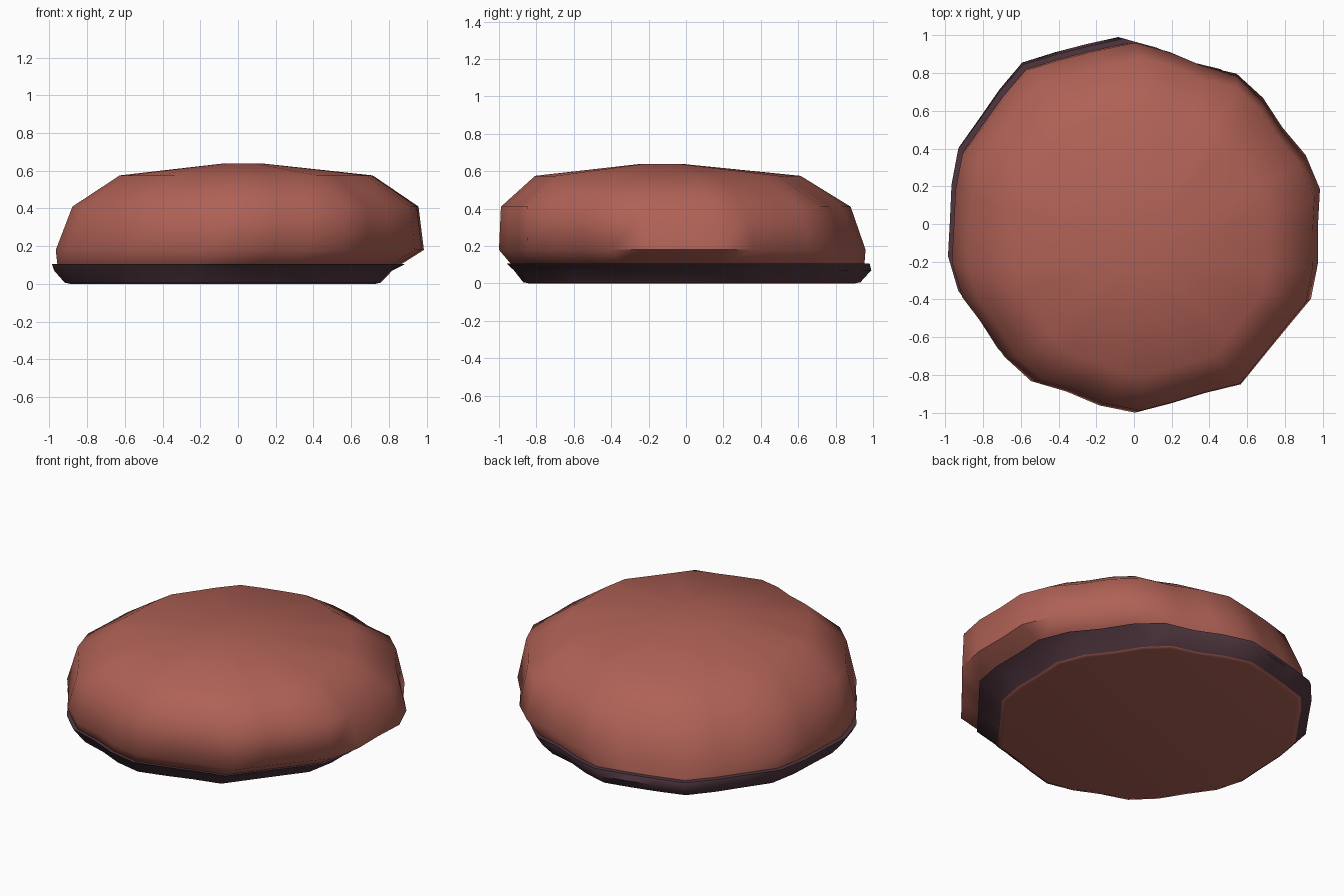
import bpy, math

cube = bpy.data.objects.get("Cube")
if cube:
    bpy.data.objects.remove(cube)


def material(name, rgb):
    m = bpy.data.materials.new(name)
    m.use_nodes = True
    colour = (*rgb, 1)
    m.diffuse_color = colour
    m.node_tree.nodes["Principled BSDF"].inputs["Base Color"].default_value = colour
    return m


red = material("brick red", (0.43, 0.12, 0.092))
plum = material("dark plum", (0.08, 0.037, 0.05))

# Uneven plan outline shared by every ring: radius in percent, evenly spaced angles
OUTLINE = [97, 100, 98, 94, 96, 97, 92, 94, 97, 95, 96, 100, 97, 96, 99, 97,
           96, 99, 99, 96, 98, 99, 95, 97, 99, 96, 96, 101, 97, 97, 101, 99]
N = len(OUTLINE)


def ring(z, cx, cy, sx, sy):
    points = []
    for k, r in enumerate(OUTLINE):
        a = math.tau * k / N
        points.append((cx + sx * r / 100 * math.cos(a), cy + sy * r / 100 * math.sin(a), z))
    return points


def loft(name, sections, mat, caps):
    verts = [p for s in sections for p in ring(*s)]
    faces = []
    for j in range(len(sections) - 1):
        for k in range(N):
            n = (k + 1) % N
            faces.append((j * N + k, j * N + n, (j + 1) * N + n, (j + 1) * N + k))
    if caps:
        faces.append(tuple(reversed(range(N))))
        faces.append(tuple(range(len(verts) - N, len(verts))))
    mesh = bpy.data.meshes.new(name)
    mesh.from_pydata(verts, [], faces)
    mesh.materials.append(mat)
    obj = bpy.data.objects.new(name, mesh)
    bpy.context.collection.objects.link(obj)
    bpy.ops.object.select_all(action="DESELECT")
    obj.select_set(True)
    bpy.context.view_layer.objects.active = obj
    bpy.ops.object.shade_smooth_by_angle(angle=math.radians(62))
    return obj


# Leaning cushion body: z, centre x, centre y, scale x, scale y
loft("cushion_body", [
    (0, -0.085, 0.04, 0.83, 0.89),
    (0.006, -0.085, 0.04, 0.855, 0.915),
    (0.07, -0.08, 0.04, 0.89, 0.945),
    (0.105, -0.05, 0.018, 0.935, 0.965),
    (0.18, 0.005, -0.01, 1.0, 1.0),
    (0.41, 0.035, -0.045, 0.94, 0.954),
    (0.575, 0.04, -0.09, 0.687, 0.724),
    (0.638, 0.025, -0.13, 0.11, 0.122),
], red, True)

# Dark band around the foot, with a narrow ledge on top
loft("base_band", [
    (0.004, -0.085, 0.04, 0.856, 0.918),
    (0.07, -0.083, 0.045, 0.918, 0.975),
    (0.105, -0.055, 0.022, 0.959, 0.99),
    (0.105, -0.05, 0.018, 0.93, 0.96),
], plum, False)
